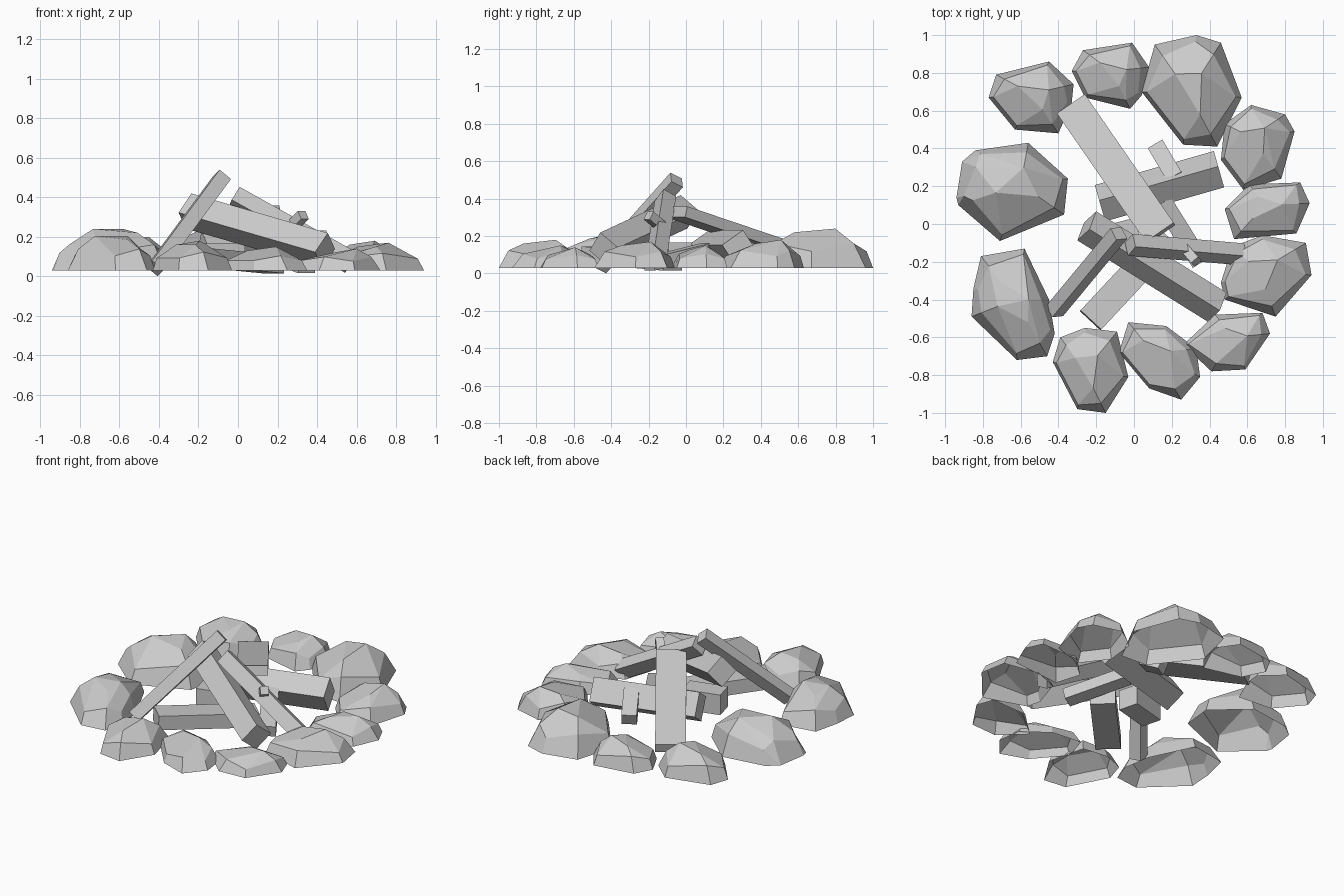
import bpy
import bmesh
from mathutils import Matrix, Vector

cube = bpy.data.objects.get("Cube")
if cube:
    bpy.data.objects.remove(cube, do_unlink=True)

GROUND = 0.03

# One plain grey for everything
grey = bpy.data.materials.new("plain_grey")
grey.use_nodes = True
grey.diffuse_color = (0.6, 0.6, 0.6, 1)
grey.node_tree.nodes["Principled BSDF"].inputs["Base Color"].default_value = grey.diffuse_color


def finish(bm, name):
    """Turn a bmesh into a flat shaded object."""
    bmesh.ops.recalc_face_normals(bm, faces=bm.faces)
    mesh = bpy.data.meshes.new(name)
    bm.to_mesh(mesh)
    bm.free()
    mesh.materials.append(grey)
    obj = bpy.data.objects.new(name, mesh)
    bpy.context.collection.objects.link(obj)
    return obj


def stone(name, height, crown, outline):
    """Faceted boulder: ground outline, steep shoulder, small crown, open underneath."""
    bm = bmesh.new()
    centre = Vector(crown)
    rise = height - GROUND
    for i, point in enumerate(outline):
        rim = Vector(point)
        odd = i % 2
        shoulder = rim.lerp(centre, 0.23 if odd else 0.11)
        bm.verts.new((*rim, GROUND))
        bm.verts.new((*shoulder, GROUND + rise * (0.62 if odd else 0.42)))
        if odd:
            top = rim.lerp(centre, 0.6)
            bm.verts.new((*top, height - 0.02 * (i % 4 == 1)))
    hull = bmesh.ops.convex_hull(bm, input=bm.verts)
    spare = set(hull["geom_interior"] + hull["geom_unused"])
    bmesh.ops.delete(bm, geom=[v for v in spare if isinstance(v, bmesh.types.BMVert)], context="VERTS")
    # Merge nearly flat triangles into broad facets
    bmesh.ops.dissolve_limit(bm, angle_limit=0.2, verts=bm.verts, edges=bm.edges)
    base = [f for f in bm.faces if all(v.co.z < GROUND + 0.001 for v in f.verts)]
    bmesh.ops.delete(bm, geom=base, context="FACES_ONLY")
    return finish(bm, name)


def beam(name, start, end, width, thickness, roll=0.0):
    """Rectangular timber running from start to end."""
    a, b = Vector(start), Vector(end)
    along = b - a
    turn = along.to_track_quat("Y", "Z").to_matrix().to_4x4()
    size = Matrix.Diagonal((width, along.length, thickness, 1))
    place = Matrix.Translation((a + b) / 2) @ turn @ Matrix.Rotation(roll, 4, "Y") @ size
    bm = bmesh.new()
    bmesh.ops.create_cube(bm, size=1, matrix=place)
    return finish(bm, name)


# Ring of stones
stone("stone_right", 0.24, (-0.6, 0.21),
      [(-.94, .14), (-.91, .33), (-.84, .39), (-.56, .43), (-.35, .24), (-.37, .05), (-.71, -.09), (-.93, .1)])
stone("stone_back_right", 0.2, (-.54, .69),
      [(-.77, .67), (-.73, .79), (-.45, .86), (-.32, .74), (-.33, .64), (-.4, .48), (-.63, .5)])
stone("stone_back", 0.18, (-.12, .81),
      [(-.33, .81), (-.27, .92), (-.01, .96), (.08, .83), (.04, .68), (-.02, .61), (-.26, .67)])
stone("stone_back_large", 0.24, (.29, .69),
      [(.04, .7), (.11, .95), (.33, 1), (.46, .96), (.57, .67), (.44, .41), (.26, .42)])
stone("stone_back_left", 0.18, (.62, .46),
      [(.46, .34), (.48, .53), (.62, .63), (.8, .58), (.85, .49), (.78, .24), (.58, .18)])
stone("stone_left", 0.15, (.69, .1),
      [(.48, .08), (.61, .21), (.88, .22), (.93, .11), (.86, -.05), (.53, -.08)])
stone("stone_front_left", 0.17, (.66, -.25),
      [(.46, -.31), (.52, -.12), (.68, -.06), (.91, -.1), (.94, -.27), (.75, -.49), (.48, -.4)])
stone("stone_front_left_low", 0.14, (.52, -.6),
      [(.26, -.64), (.43, -.48), (.68, -.47), (.72, -.58), (.59, -.77), (.41, -.78)])
stone("stone_front", 0.15, (.1, -.68),
      [(-.08, -.68), (-.03, -.52), (.17, -.54), (.33, -.66), (.35, -.81), (.25, -.93), (.08, -.87)])
stone("stone_front_right", 0.18, (-.26, -.78),
      [(-.43, -.73), (-.39, -.6), (-.26, -.55), (-.09, -.57), (-.03, -.81), (-.15, -1), (-.3, -.98)])
stone("stone_right_large", 0.205, (-.63, -.4),
      [(-.85, -.34), (-.81, -.17), (-.58, -.13), (-.45, -.4), (-.42, -.58), (-.46, -.7), (-.62, -.72), (-.86, -.49)])

# Stack of timbers
beam("back_plank", (-.33, .63, .1), (.14, -.05, .33), 0.18, 0.06)
beam("leaning_stick", (-.42, -.46, .04), (-.08, -.05, .5), 0.075, 0.075, 1.0)
beam("front_beam", (-.25, -.01, .33), (.44, -.44, .13), 0.13, 0.13, -0.7)
beam("left_stick", (-.02, -.11, .4), (.57, -.16, .07), 0.08, 0.09, -0.6)
beam("left_stick_stub", (.27, -.13, .25), (.33, -.2, .31), 0.05, 0.05)
beam("cross_beam", (-.18, .11, .13), (.45, .29, .13), 0.14, 0.15, 0.6)
beam("cross_beam_stub", (.22, .24, .17), (.12, .41, .08), 0.09, 0.08)
beam("ground_beam", (-.23, -.51, .1), (.18, -.07, .06), 0.15, 0.09)
beam("ground_plank", (.15, .12, .13), (.35, -.2, .05), 0.1, 0.07)
beam("ground_block", (-.21, -.09, .1), (.02, -.03, .1), 0.13, 0.13)
